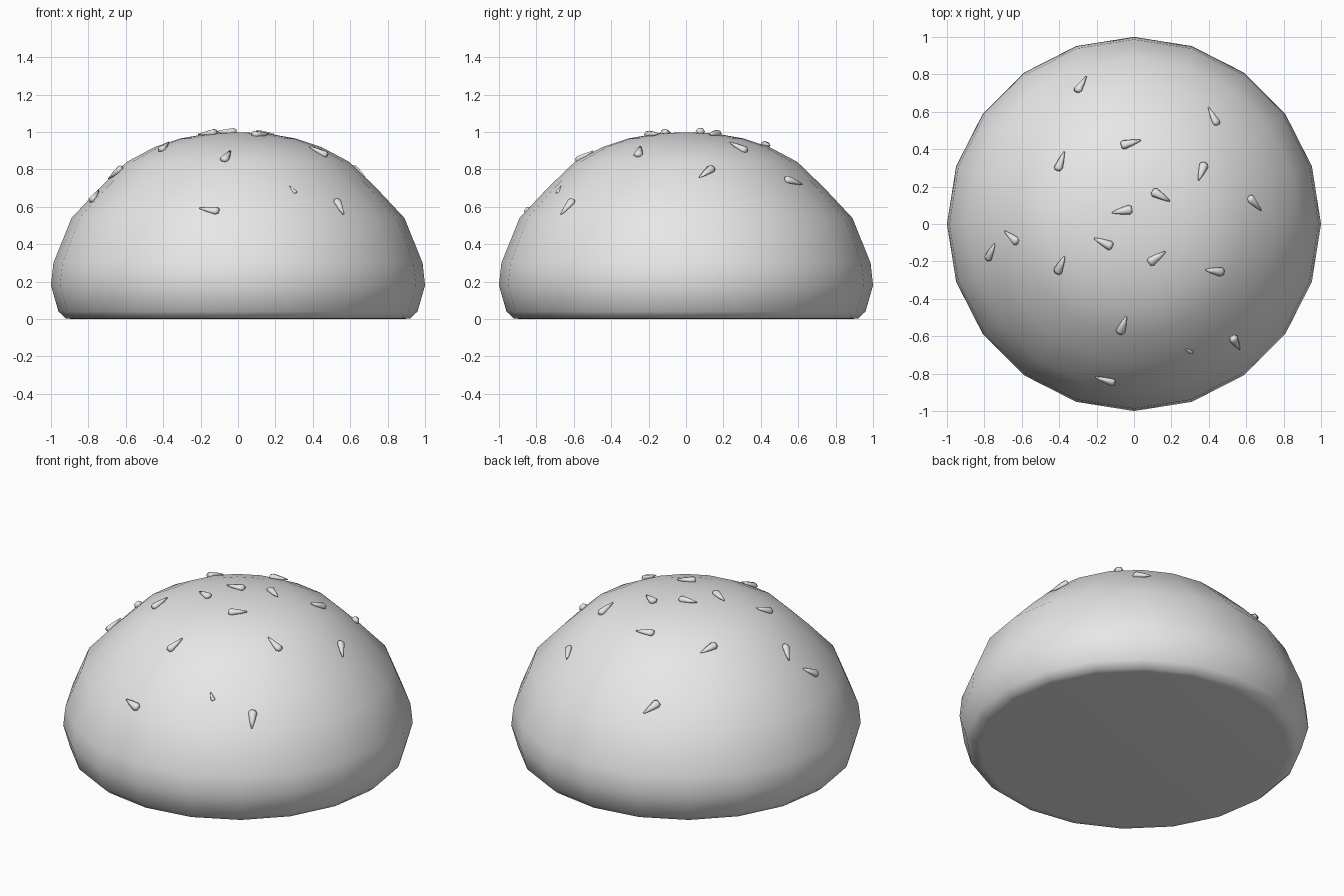
import bpy, bmesh, math
from mathutils import Vector, Matrix
from mathutils.bvhtree import BVHTree

cube = bpy.data.objects.get("Cube")
if cube:
    bpy.data.objects.remove(cube)

grey = bpy.data.materials.new("plain grey")
grey.use_nodes = True
grey.diffuse_color = (0.8, 0.8, 0.8, 1)
grey.node_tree.nodes["Principled BSDF"].inputs["Base Color"].default_value = (0.8, 0.8, 0.8, 1)


def lathe(profile, sides):
    """Revolve (radius, height) points round z, capping both ends."""
    bm = bmesh.new()
    rings = []
    for r, z in profile:
        rings.append([bm.verts.new((r * math.cos(math.tau * i / sides),
                                    r * math.sin(math.tau * i / sides), z))
                      for i in range(sides)])
    for low, high in zip(rings, rings[1:]):
        for i in range(sides):
            j = (i + 1) % sides
            bm.faces.new((low[i], low[j], high[j], high[i]))
    bm.faces.new(rings[0][::-1])
    bm.faces.new(rings[-1])
    bm.normal_update()
    return bm


def finish(bm, name):
    """Turn a bmesh into a smooth-shaded grey object."""
    mesh = bpy.data.meshes.new(name)
    bm.to_mesh(mesh)
    bm.free()
    mesh.materials.append(grey)
    mesh.shade_smooth()
    obj = bpy.data.objects.new(name, mesh)
    bpy.context.collection.objects.link(obj)


# Bun: flat underside, rounded lower rim, domed crown
bun_profile = [(0.88, 0), (0.92, 0.003), (0.96, 0.04), (1.0, 0.18), (0.987, 0.30),
               (0.89, 0.54), (0.74, 0.70), (0.595, 0.84), (0.445, 0.92),
               (0.31, 0.965), (0.15, 0.993), (0.03, 0.997)]
bun_mesh = lathe(bun_profile, 20)
surface = BVHTree.FromBMesh(bun_mesh)
finish(bun_mesh, "bun")

# Seeds: x, y, heading of the pointed end in degrees
seeds = [(-0.28, 0.74, 58), (0.42, 0.57, 118), (-0.02, 0.43, 15), (-0.39, 0.33, 70),
         (0.36, 0.28, -110), (0.14, 0.15, -30), (-0.06, 0.07, 190), (0.64, 0.11, -48),
         (-0.65, -0.07, 138), (-0.76, -0.15, 65), (-0.16, -0.10, 155),
         (-0.39, -0.22, 65), (0.12, -0.18, 35), (0.43, -0.25, 172),
         (-0.06, -0.54, 68), (0.54, -0.63, -60), (-0.15, -0.83, 163), (0.295, -0.68, 150)]
seed_profile = [(0.017, -0.05), (0.026, -0.035), (0.016, 0.015), (0.004, 0.058)]

for n, (x, y, heading) in enumerate(seeds, 1):
    point, normal, _, _ = surface.ray_cast(Vector((x, y, 3)), Vector((0, 0, -1)))
    a = math.radians(heading)
    along = Vector((math.cos(a), math.sin(a), 0))
    along.z = -along.dot(normal) / normal.z
    along.normalize()
    # Seed axes: flattened along the bun's surface normal
    turn = Matrix((normal.cross(along), normal, along)).transposed().to_4x4()
    # The last seed is mostly baked into the crust
    buried = n == len(seeds)
    size = 0.5 if buried else 1.0
    lift = 0.0 if buried else 0.008
    bm = lathe(seed_profile, 6)
    bm.transform(Matrix.Translation(point + normal * lift) @ turn
                 @ Matrix.Diagonal((size, 0.75 * size, size, 1)))
    finish(bm, f"seed_{n}")
